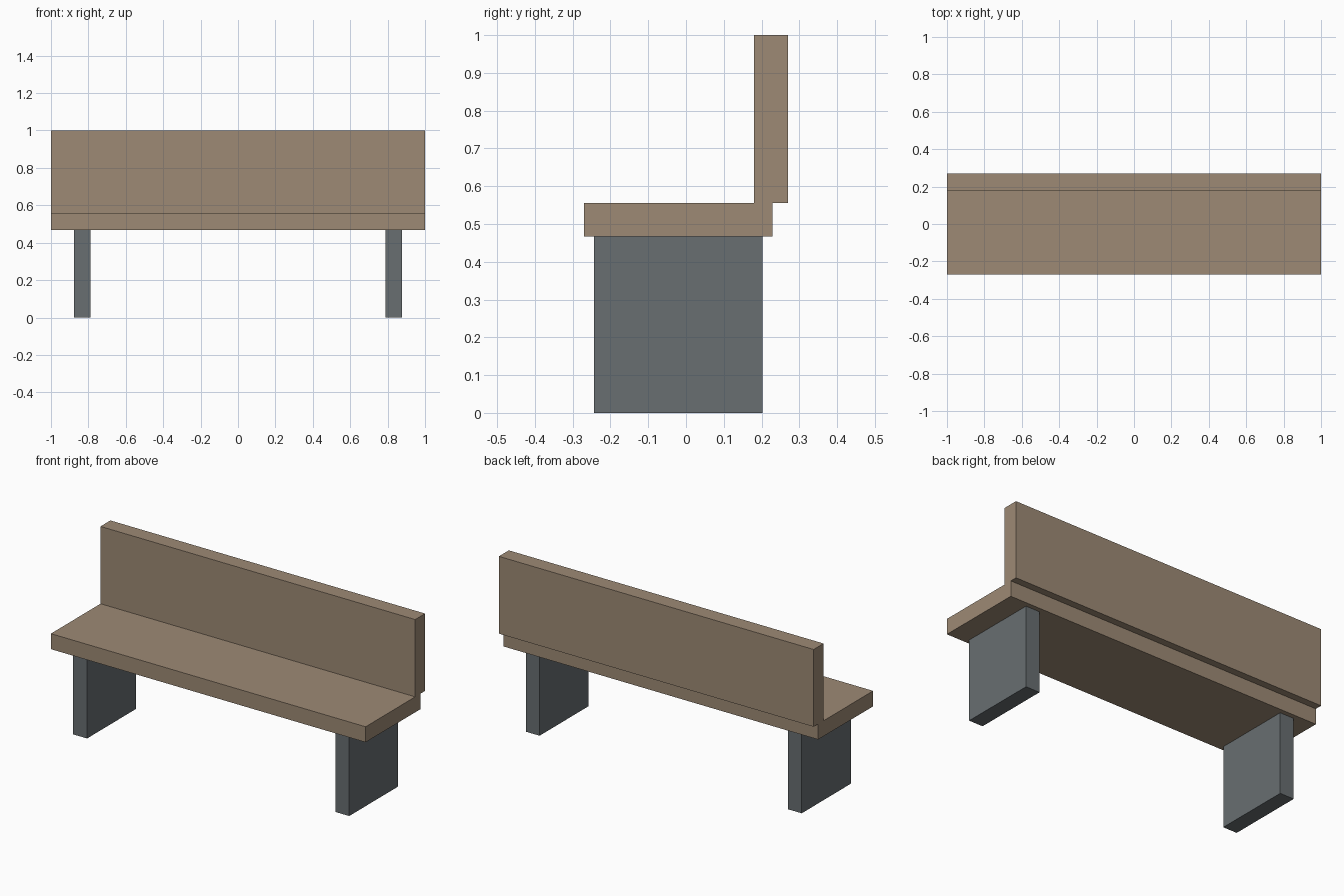
import bpy

if "Cube" in bpy.data.objects:
    bpy.data.objects.remove(bpy.data.objects["Cube"])


def material(name, rgb):
    m = bpy.data.materials.new(name)
    m.diffuse_color = (*rgb, 1.0)
    m.use_nodes = True
    m.node_tree.nodes["Principled BSDF"].inputs["Base Color"].default_value = m.diffuse_color
    return m


def box(name, lo, hi, mat):
    """Axis-aligned box between two corners."""
    bpy.ops.mesh.primitive_cube_add(size=1)
    ob = bpy.context.object
    ob.name = name
    for v in ob.data.vertices:
        for i in range(3):
            v.co[i] = lo[i] if v.co[i] < 0 else hi[i]
    ob.data.materials.append(mat)
    return ob


wood = material("weathered wood", (0.337, 0.254, 0.178))
stone = material("grey stone", (0.138, 0.156, 0.166))

SEAT_BOTTOM, SEAT_TOP = 0.467, 0.556

# Seat plank and the backrest overhanging its rear edge
box("seat", (-1, -0.27, SEAT_BOTTOM), (1, 0.229, SEAT_TOP), wood)
box("backrest", (-1, 0.18, SEAT_TOP), (1, 0.27, 1.0), wood)

# Slab legs, one on each side
for side, x in (("left", -0.833), ("right", 0.833)):
    box(side + "_leg", (x - 0.044, -0.243, 0), (x + 0.044, 0.202, SEAT_BOTTOM), stone)
